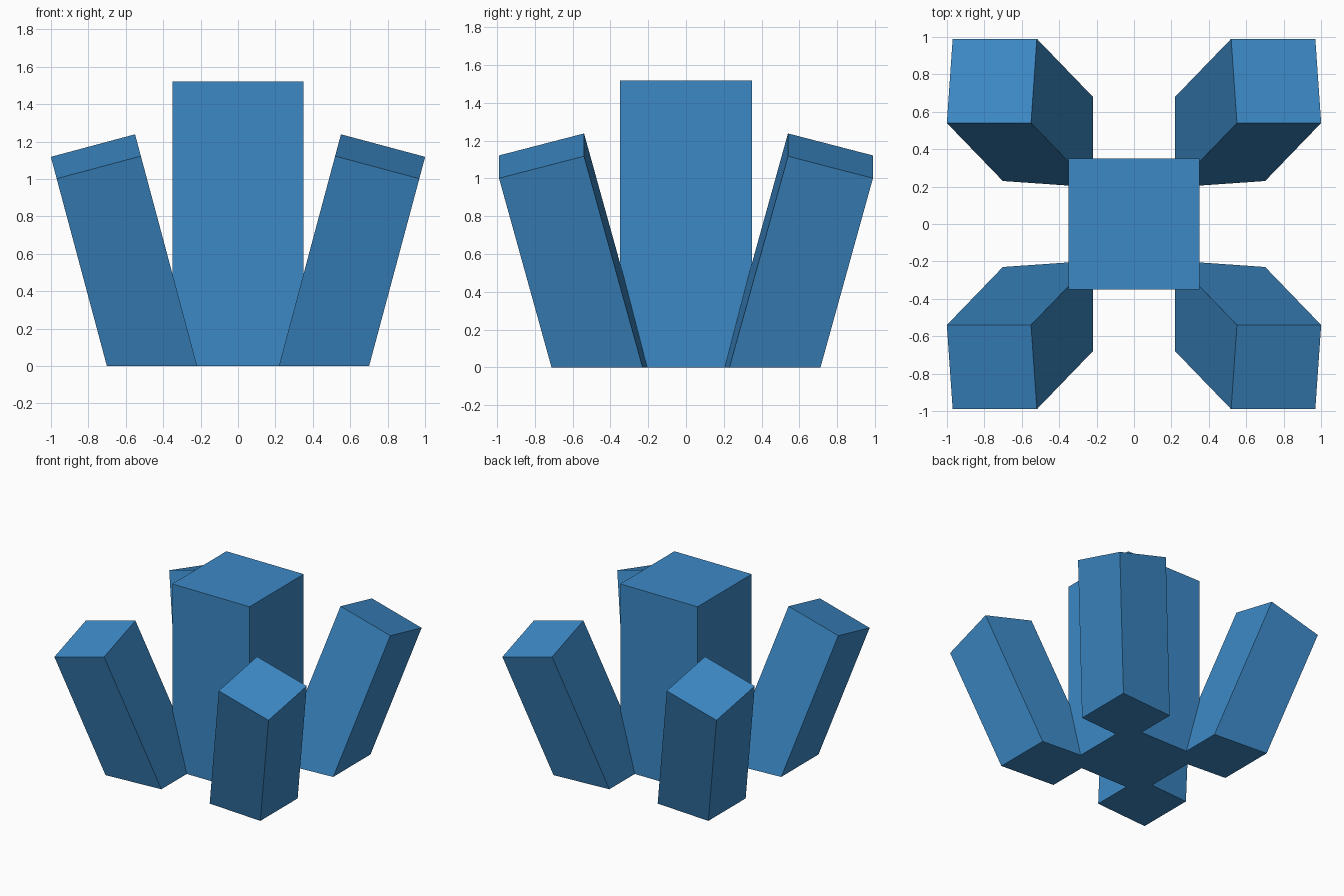
import bpy, bmesh
from math import radians
from mathutils import Matrix, Vector, Euler

if "Cube" in bpy.data.objects:
    bpy.data.objects.remove(bpy.data.objects["Cube"])

blue = bpy.data.materials.new("crystal blue")
blue.diffuse_color = (0.045, 0.25, 0.565, 1)
blue.use_nodes = True
blue.node_tree.nodes["Principled BSDF"].inputs["Base Color"].default_value = blue.diffuse_color


def block(name, size, matrix, flip=(1, 1)):
    """Box with its top face centred on the matrix origin, cut flat and capped at z = 0."""
    bm = bmesh.new()
    bmesh.ops.create_cube(bm, size=1)
    bmesh.ops.translate(bm, verts=bm.verts, vec=(0, 0, -0.5))
    bmesh.ops.scale(bm, verts=bm.verts, vec=size)
    bmesh.ops.transform(bm, verts=bm.verts, matrix=matrix)
    cut = bmesh.ops.bisect_plane(bm, geom=bm.verts[:] + bm.edges[:] + bm.faces[:],
                                 plane_co=(0, 0, 0), plane_no=(0, 0, -1), clear_outer=True)
    rim = [e for e in cut["geom_cut"] if isinstance(e, bmesh.types.BMEdge) and e.is_boundary]
    if rim:
        bmesh.ops.contextual_create(bm, geom=rim)
    bmesh.ops.scale(bm, verts=bm.verts, vec=(flip[0], flip[1], 1))
    bmesh.ops.recalc_face_normals(bm, faces=bm.faces)
    mesh = bpy.data.meshes.new(name)
    bm.to_mesh(mesh)
    bm.free()
    mesh.materials.append(blue)
    bpy.context.collection.objects.link(bpy.data.objects.new(name, mesh))


# Upright central column
block("central_column", (0.70, 0.70, 1.52), Matrix.Translation((0, 0, 1.52)))

# Four columns leaning outwards by 15 degrees on both axes, mirrored about the centre
tilt = Euler((radians(15), radians(15), 0)).to_matrix().to_4x4()
lean = Matrix.Translation(Vector((0.76, -0.765, 1.12))) @ tilt
for side, sx in (("right", 1), ("left", -1)):
    for end, sy in (("front", 1), ("back", -1)):
        block(f"leaning_column_{end}_{side}", (0.466, 0.466, 1.8), lean, (sx, sy))
